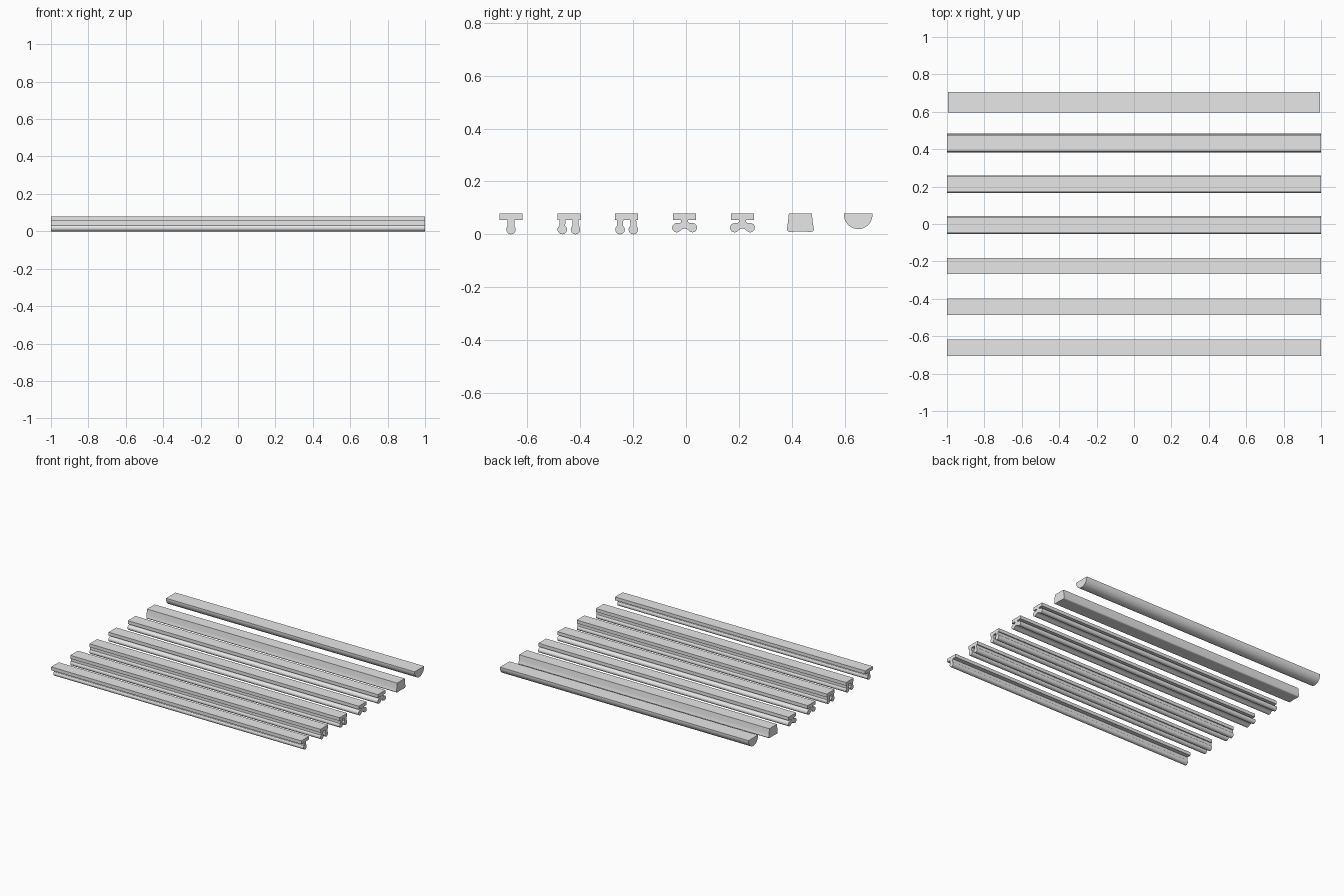
import bpy
import bmesh
from math import cos, sin, radians

cube = bpy.data.objects.get("Cube")
if cube:
    bpy.data.objects.remove(cube, do_unlink=True)

TOP, LIP, HALF = 0.078, 0.054, 0.0435

grey = bpy.data.materials.new("plain_grey")
grey.use_nodes = True
grey.diffuse_color = (0.8, 0.8, 0.8, 1)
grey.node_tree.nodes["Principled BSDF"].inputs["Base Color"].default_value = (0.8, 0.8, 0.8, 1)


def arc(y, z, r, start, end, steps=12):
    angles = [radians(start + (end - start) * i / steps) for i in range(steps + 1)]
    return [(y + r * cos(a), z + r * sin(a)) for a in angles]


def strip(name, centre, half_profile, half_length=0.998):
    """Mirror a half cross-section about its middle and extrude it along x."""
    mirrored = [(-y, z) for y, z in reversed(half_profile) if y > 1e-5]
    outline = half_profile + mirrored
    bm = bmesh.new()
    face = bm.faces.new([bm.verts.new((-half_length, centre + y, z)) for y, z in outline])
    grown = bmesh.ops.extrude_face_region(bm, geom=[face], use_keep_orig=True)
    ends = [v for v in grown["geom"] if isinstance(v, bmesh.types.BMVert)]
    bmesh.ops.translate(bm, verts=ends, vec=(2 * half_length, 0, 0))
    bmesh.ops.recalc_face_normals(bm, faces=bm.faces)
    mesh = bpy.data.meshes.new(name)
    bm.to_mesh(mesh)
    bm.free()
    mesh.materials.append(grey)
    obj = bpy.data.objects.new(name, mesh)
    bpy.context.collection.objects.link(obj)
    bpy.ops.object.select_all(action="DESELECT")
    obj.select_set(True)
    bpy.context.view_layer.objects.active = obj
    bpy.ops.object.shade_smooth_by_angle(angle=radians(35))


flange = [(HALF, TOP), (HALF, LIP)]

# Cross-sections, each listed from the top edge down to the middle
single_bulb = flange + [(0.013, LIP)] + arc(0, 0.018, 0.018, 43, -90)
double_leg = (flange + [(0.036, LIP)] + arc(0.025, 0.018, 0.018, 52, -232, 20)
              + [(0.013, LIP), (0, LIP)])
winged = (flange + [(0.013, LIP), (0.013, 0.047), (0.018, 0.042)]
          + arc(0.0295, 0.025, 0.0175, 100, -120, 16) + [(0.01, 0.019), (0, 0.022)])
solid_block = ([(HALF, TOP), (0.0475, 0.042)] + arc(0.041, 0.02, 0.0105, 30, -90, 8)
               + [(0.03, 0.0095), (0, 0.011)])
half_round = [(0.054, TOP)] + arc(0, 0.074, 0.054, 0, -90, 14)

# Seven strips laid side by side
SPACING = 0.2189
FIRST = -0.662
layout = [
    ("single_bulb_strip", single_bulb),
    ("double_leg_strip_front", double_leg),
    ("double_leg_strip_back", double_leg),
    ("winged_strip_front", winged),
    ("winged_strip_back", winged),
    ("solid_block_strip", solid_block),
    ("half_round_strip", half_round),
]
for i, (name, profile) in enumerate(layout):
    strip(name, FIRST + SPACING * i, profile, 0.994 if profile is half_round else 1.0)
